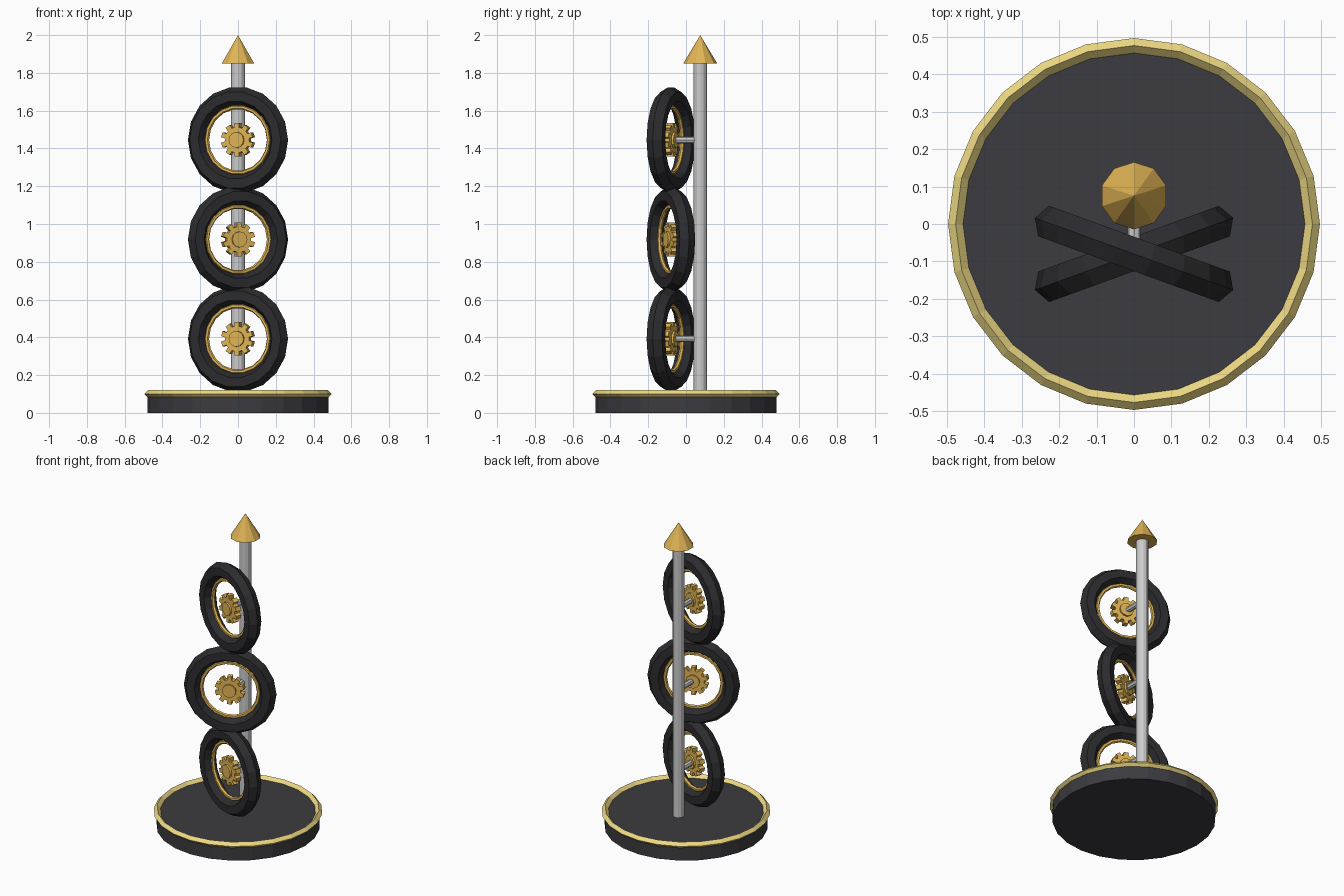
import bpy, bmesh
from math import sin, cos, pi, radians

if "Cube" in bpy.data.objects:
    bpy.data.objects.remove(bpy.data.objects["Cube"])


def material(name, rgb):
    m = bpy.data.materials.new(name)
    m.diffuse_color = (*rgb, 1)
    m.use_nodes = True
    m.node_tree.nodes["Principled BSDF"].inputs["Base Color"].default_value = m.diffuse_color
    return m


charcoal = material("charcoal", (0.045, 0.043, 0.05))
rubber = material("rubber", (0.025, 0.025, 0.028))
gold = material("gold", (0.75, 0.46, 0.09))
pale_gold = material("pale_gold", (0.86, 0.70, 0.23))
X90 = radians(90)


def add(name, bm, mat, loc, rot=(0, 0, 0)):
    bmesh.ops.recalc_face_normals(bm, faces=bm.faces)
    me = bpy.data.meshes.new(name)
    bm.to_mesh(me)
    bm.free()
    ob = bpy.data.objects.new(name, me)
    ob.location, ob.rotation_euler = loc, rot
    if mat:
        me.materials.append(mat)
    bpy.context.collection.objects.link(ob)
    return ob


def cone(name, r1, r2, h, n, mat, loc, rot=(0, 0, 0)):
    """Cylinder or cone centred on loc."""
    bm = bmesh.new()
    bmesh.ops.create_cone(bm, cap_ends=True, segments=n, radius1=r1, radius2=r2, depth=h)
    return add(name, bm, mat, loc, rot)


def torus(name, major, minor, n, k, mat, loc, rot=(0, 0, 0)):
    """Low-poly ring with a k-sided cross-section."""
    bm = bmesh.new()
    rings = []
    for i in range(n):
        a = 2 * pi * i / n
        ring = []
        for j in range(k):
            b = 2 * pi * j / k
            r = major + minor * cos(b)
            ring.append(bm.verts.new((r * cos(a), r * sin(a), minor * sin(b))))
        rings.append(ring)
    for i in range(n):
        p, q = rings[i], rings[(i + 1) % n]
        for j in range(k):
            l = (j + 1) % k
            bm.faces.new((p[j], q[j], q[l], p[l]))
    return add(name, bm, mat, loc, rot)


def gear(name, teeth, root, tip, thick, mat, loc, rot):
    """Toothed disc extruded from its outline."""
    bm = bmesh.new()
    outline = []
    step = 2 * pi / teeth
    for i in range(teeth):
        a = i * step + pi / 2
        for da, r in ((-0.27, root), (-0.21, tip), (0.21, tip), (0.27, root)):
            t = a + da * step * 1.15
            outline.append(bm.verts.new((r * cos(t), r * sin(t), -thick / 2)))
    face = bm.faces.new(outline)
    ext = bmesh.ops.extrude_face_region(bm, geom=[face])
    top = [v for v in ext["geom"] if isinstance(v, bmesh.types.BMVert)]
    bmesh.ops.translate(bm, vec=(0, 0, thick), verts=top)
    return add(name, bm, mat, loc, rot)


# Base plate with gold trim
cone("base_plate", 0.48, 0.48, 0.10, 24, charcoal, (0, 0, 0.05))
torus("base_trim", 0.477, 0.02, 24, 4, pale_gold, (0, 0, 0.10))

# Pole and pointed finial
POLE_Y = 0.0755
cone("pole", 0.036, 0.036, 1.78, 12, None, (0, POLE_Y, 0.98))
cone("finial", 0.09, 0, 0.15, 10, gold, (0, POLE_Y, 1.925))

# Three stacked wheels, turned alternately left and right
for i, (z, yaw) in enumerate(((0.392, -20), (0.918, 20), (1.445, -20)), 1):
    loc, rot = (0, -0.08, z), (X90, 0, radians(yaw))
    torus(f"tyre_{i}", 0.232, 0.05, 18, 6, rubber, loc, rot)
    torus(f"rim_{i}", 0.175, 0.012, 18, 6, gold, loc, rot)
    gear(f"gear_{i}", 10, 0.068, 0.09, 0.036, gold, loc, rot)
    cone(f"hub_cap_{i}", 0.042, 0.042, 0.06, 12, gold, loc, rot)
    cone(f"axle_{i}", 0.018, 0.018, 0.14, 8, None, (0, 0, z), (X90, 0, 0))
